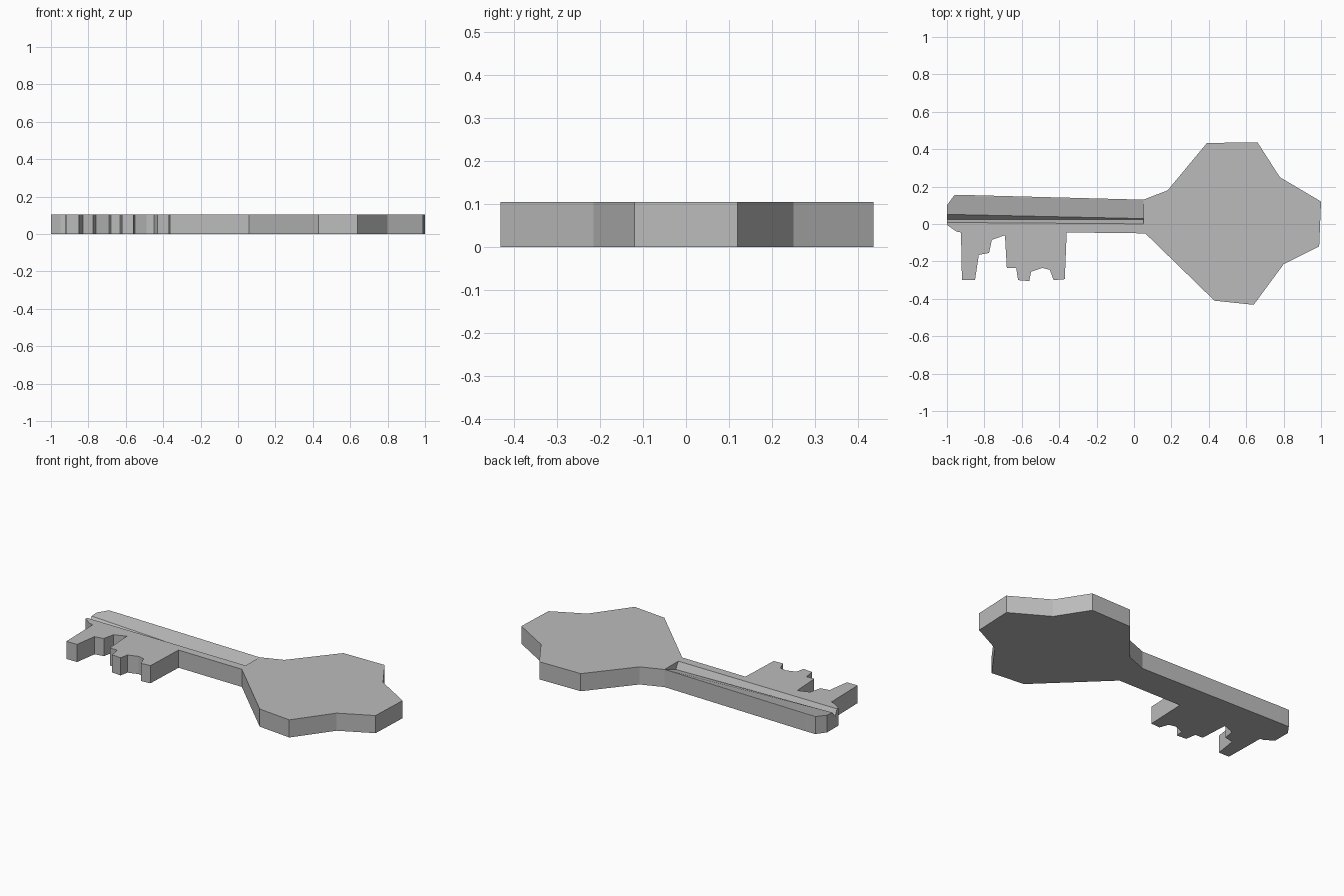
import bpy
import bmesh

default = bpy.data.objects.get("Cube")
if default:
    bpy.data.objects.remove(default, do_unlink=True)

THICK = 0.105

# Single metal colour
metal = bpy.data.materials.new("grey metal")
metal.use_nodes = True
GREY = (0.5, 0.5, 0.5, 1)
metal.diffuse_color = GREY
metal.node_tree.nodes["Principled BSDF"].inputs["Base Color"].default_value = GREY


def loft(name, first, second):
    """Closed solid between two matching rings of 3D points."""
    bm = bmesh.new()
    a = [bm.verts.new(p) for p in first]
    b = [bm.verts.new(p) for p in second]
    bm.faces.new(a)
    bm.faces.new(b)
    for i in range(len(a)):
        j = (i + 1) % len(a)
        bm.faces.new((a[i], a[j], b[j], b[i]))
    bmesh.ops.recalc_face_normals(bm, faces=bm.faces)
    mesh = bpy.data.meshes.new(name)
    bm.to_mesh(mesh)
    bm.free()
    mesh.materials.append(metal)
    obj = bpy.data.objects.new(name, mesh)
    bpy.context.collection.objects.link(obj)
    return obj


# Outline, clockwise from the tip: shaft back, bow, shaft front, teeth
shaft_back = [(-1, .1), (-.96, .155), (-.9, .155), (.05, .13)]
bow = [(.18, .18), (.39, .433), (.66, .437), (.78, .25), (1, .12),
       (.99, -.12), (.8, -.215), (.64, -.432), (.43, -.41), (.06, -.05)]
wide_tooth = [(-.36, -.045), (-.37, -.295), (-.43, -.3), (-.45, -.245),
              (-.49, -.235), (-.55, -.255), (-.56, -.305), (-.62, -.3),
              (-.63, -.235), (-.68, -.235), (-.69, -.06)]
end_tooth = [(-.76, -.085), (-.775, -.155), (-.83, -.165), (-.85, -.3),
             (-.92, -.3), (-.925, -.045), (-.95, -.04), (-1, -.005)]
outline = shaft_back + bow + wide_tooth + end_tooth
key = loft("key_body", [(x, y, 0) for x, y in outline],
           [(x, y, THICK) for x, y in outline])

# Groove along the shaft, twisting from a wide slope to a narrow notch
head_end = [(0, .2), (0, .106), (.025, .065), (.029, .0668), (.13, .106), (.13, .2)]
tip_end = [(.008, .2), (.008, .106), (.025, .065), (.052, .1), (.155, .106), (.155, .2)]
cutter = loft("groove_cutter", [(.05, y, z) for y, z in head_end],
              [(-1.02, y, z) for y, z in tip_end])
cutter.hide_render = True

cut = key.modifiers.new("groove", "BOOLEAN")
cut.operation = "DIFFERENCE"
cut.solver = "EXACT"
cut.object = cutter
bpy.context.view_layer.objects.active = key
key.select_set(True)
bpy.ops.object.modifier_apply(modifier=cut.name)
bpy.data.objects.remove(cutter, do_unlink=True)
